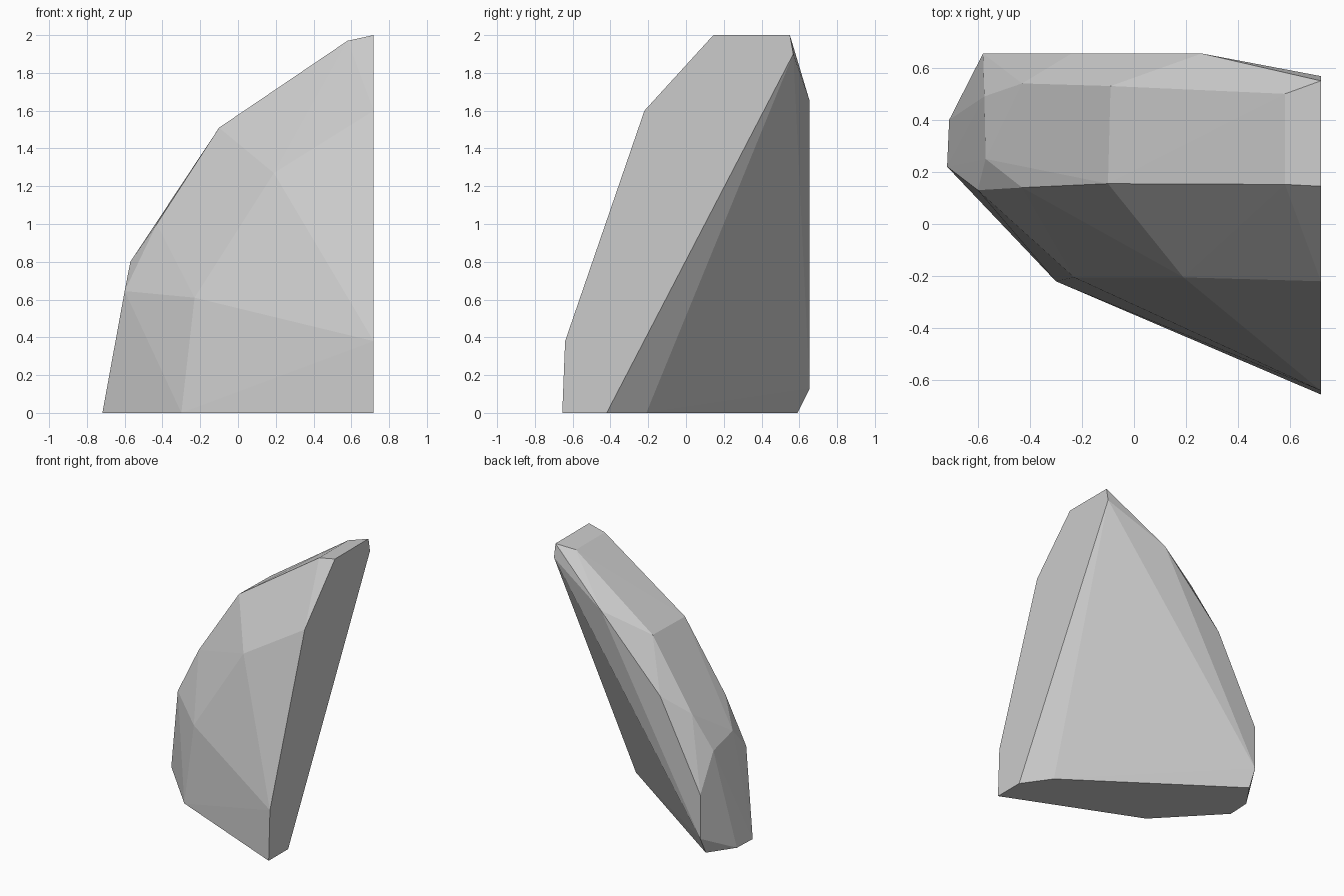
import bpy
import bmesh

# Remove the default object
cube = bpy.data.objects.get("Cube")
if cube:
    bpy.data.objects.remove(cube, do_unlink=True)

SIDE, BACK = 0.718, 0.655   # flat cut on the left, flat back

# Cut side outline (y, z)
cut_side = [(-0.655, 0), (-0.64, 0.38), (-0.22, 1.6), (0.145, 2.0),
            (0.55, 2.0), (0.568, 1.9), (-0.42, 0)]
# Base outline (x, y)
base = [(-0.3, -0.22), (-0.718, 0.22), (-0.71, 0.4), (-0.58, 0.59), (0.57, -0.21)]
# Back outline (x, z)
back = [(-0.58, 0.13), (-0.58, 0.465), (-0.24, 1.13), (0.26, 1.65)]
# Corners of the front facets and of the sloping crown
front = [(-0.23, -0.205, 0.61), (0.19, -0.205, 1.27)]
crown = [(-0.6, 0.13, 0.645), (-0.43, 0.14, 1.0), (-0.1, 0.155, 1.51),
         (0.58, 0.152, 1.97), (0.58, 0.5, 1.97), (-0.09, 0.53, 1.51),
         (-0.43, 0.54, 1.0), (-0.575, 0.49, 0.74), (-0.57, 0.25, 0.8)]

corners = [(SIDE, y, z) for y, z in cut_side]
corners += [(x, y, 0) for x, y in base]
corners += [(x, BACK, z) for x, z in back]
corners += front + crown

# Faceted boulder: the shell around its corners
bm = bmesh.new()
for co in corners:
    bm.verts.new(co)
hull = bmesh.ops.convex_hull(bm, input=bm.verts)
loose = list({v for v in hull["geom_interior"] + hull["geom_unused"]
              if isinstance(v, bmesh.types.BMVert)})
bmesh.ops.delete(bm, geom=loose, context="VERTS")
bmesh.ops.dissolve_limit(bm, angle_limit=0.01, verts=bm.verts, edges=bm.edges)
bmesh.ops.recalc_face_normals(bm, faces=bm.faces)
mesh = bpy.data.meshes.new("boulder")
bm.to_mesh(mesh)
bm.free()

# Plain stone colour
stone = bpy.data.materials.new("stone_grey")
stone.use_nodes = True
colour = (0.6, 0.6, 0.6, 1)
stone.diffuse_color = colour
stone.node_tree.nodes["Principled BSDF"].inputs["Base Color"].default_value = colour
mesh.materials.append(stone)

boulder = bpy.data.objects.new("boulder", mesh)
bpy.context.collection.objects.link(boulder)
